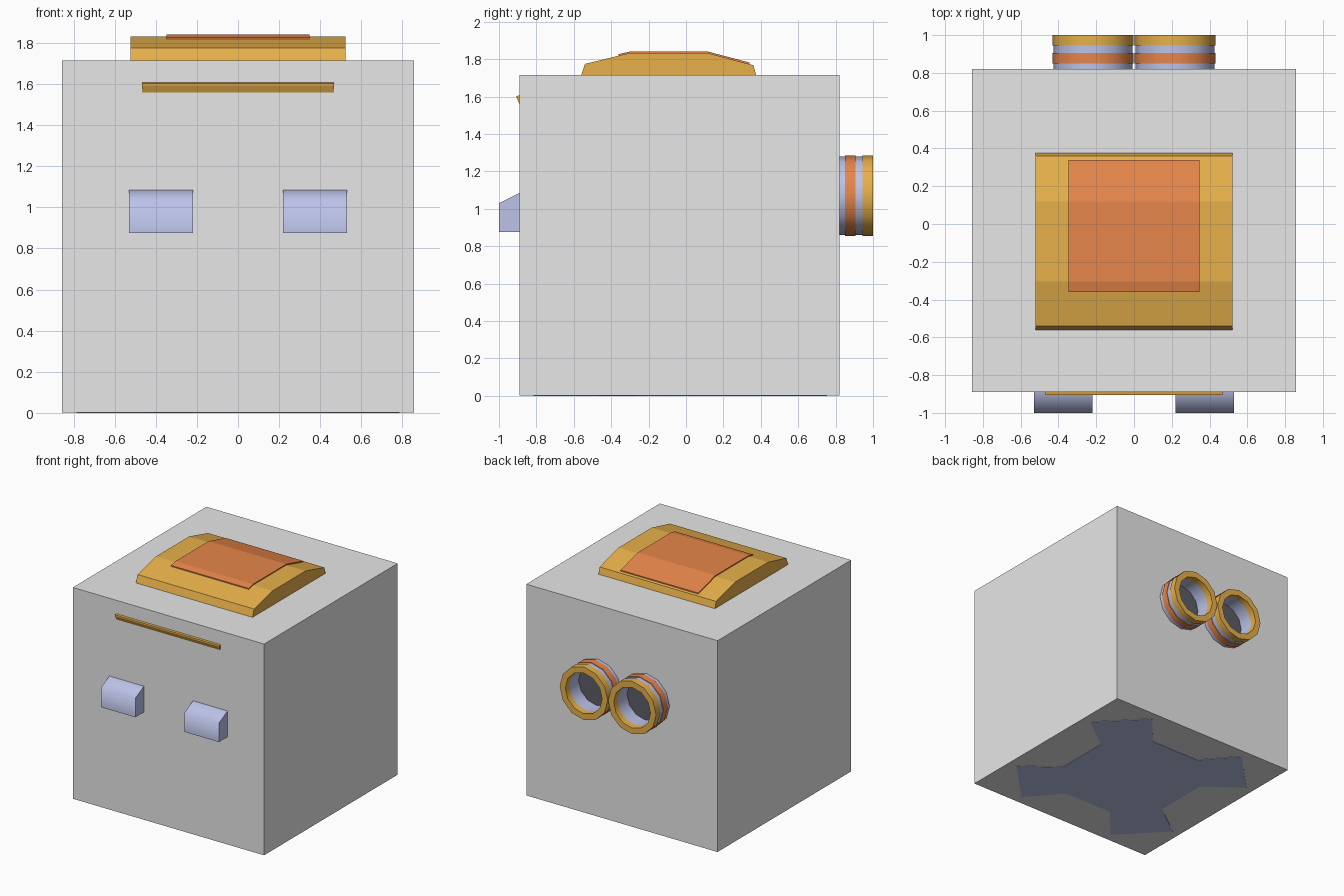
import bpy, bmesh, math
from mathutils import Vector

if "Cube" in bpy.data.objects:
    bpy.data.objects.remove(bpy.data.objects["Cube"])


def mat(name, rgb):
    m = bpy.data.materials.new(name)
    m.diffuse_color = (*rgb, 1)
    m.use_nodes = True
    m.node_tree.nodes["Principled BSDF"].inputs["Base Color"].default_value = m.diffuse_color
    return m


GREY = mat("grey", (0.8, 0.8, 0.8))
YELLOW = mat("yellow", (0.8, 0.436, 0.069))
ORANGE = mat("orange", (0.8, 0.238, 0.069))
LAVENDER = mat("lavender", (0.5, 0.54, 0.8))
DARK = mat("dark", (0.11, 0.11, 0.14))


def finish(bm, name, material, smooth=None):
    bmesh.ops.recalc_face_normals(bm, faces=bm.faces)
    me = bpy.data.meshes.new(name)
    bm.to_mesh(me)
    bm.free()
    me.materials.append(material)
    ob = bpy.data.objects.new(name, me)
    bpy.context.collection.objects.link(ob)
    if smooth:
        bpy.ops.object.select_all(action='DESELECT')
        ob.select_set(True)
        bpy.context.view_layer.objects.active = ob
        bpy.ops.object.shade_smooth_by_angle(angle=math.radians(smooth))
    return ob


def prism(name, points, offset, material, smooth=None):
    """Close a polygon of 3D points and extrude it along offset."""
    bm = bmesh.new()
    face = bm.faces.new([bm.verts.new(p) for p in points])
    res = bmesh.ops.extrude_face_region(bm, geom=[face], use_keep_orig=True)
    verts = [v for v in res["geom"] if isinstance(v, bmesh.types.BMVert)]
    bmesh.ops.translate(bm, verts=verts, vec=Vector(offset))
    return finish(bm, name, material, smooth)


def side_profile(name, yz, x0, x1, material, smooth=None):
    return prism(name, [(x0, y, z) for y, z in yz], (x1 - x0, 0, 0), material, smooth)


def ring(name, cx, cz, y0, y1, r_out, r_in, material, sides=12):
    """Tube along y with a polygonal outline."""
    bm = bmesh.new()
    loops = []
    for r, y in ((r_out, y0), (r_out, y1), (r_in, y1), (r_in, y0)):
        loops.append([bm.verts.new((cx + r * math.cos(2 * math.pi * i / sides), y,
                                    cz + r * math.sin(2 * math.pi * i / sides)))
                      for i in range(sides)])
    for k in range(4):
        a, b = loops[k], loops[(k + 1) % 4]
        for i in range(sides):
            j = (i + 1) % sides
            bm.faces.new((a[i], a[j], b[j], b[i]))
    return finish(bm, name, material, 40)


# Main box
side_profile("main_box", [(-0.89, 0.003), (0.82, 0.003), (0.82, 1.715), (-0.89, 1.715)],
             -0.857, 0.857, GREY)

# Domed lid and its raised panel
side_profile("lid", [(-0.58, 1.65), (-0.56, 1.715), (-0.54, 1.775), (-0.305, 1.832),
                     (0.12, 1.832), (0.36, 1.768), (0.375, 1.715), (0.39, 1.65)],
             -0.522, 0.522, YELLOW)
side_profile("lid_panel", [(-0.36, 1.81), (-0.36, 1.827), (-0.305, 1.84), (0.12, 1.84),
                           (0.34, 1.782), (0.34, 1.765), (0.12, 1.82), (-0.305, 1.82)],
             -0.348, 0.348, ORANGE)

# Thin trim strip on the front
side_profile("front_strip", [(-0.87, 1.52), (-0.89, 1.56), (-0.905, 1.592),
                             (-0.905, 1.603), (-0.87, 1.611)], -0.468, 0.468, YELLOW)

# Front blocks, and twin round outlets at the back
for side, s in (("left", -1), ("right", 1)):
    side_profile(f"front_block_{side}", [(-1.0, 0.875), (-1.0, 1.03), (-0.89, 1.085),
                                         (-0.80, 1.085), (-0.80, 0.875)],
                 s * 0.22, s * 0.53, LAVENDER, 70)
    cx, cz = s * 0.217, 1.07
    ring(f"outlet_tube_{side}", cx, cz, 0.78, 0.95, 0.21, 0.165, LAVENDER)
    ring(f"outlet_band_{side}", cx, cz, 0.85, 0.905, 0.215, 0.18, ORANGE)
    ring(f"outlet_rim_{side}", cx, cz, 0.945, 1.0, 0.215, 0.165, YELLOW)
    disc = [(cx + 0.17 * math.cos(math.pi * i / 6), 0.80,
             cz + 0.17 * math.sin(math.pi * i / 6)) for i in range(12)]
    prism(f"outlet_disc_{side}", disc, (0, 0.03, 0), DARK)

# Cross-shaped base plate, one quarter mirrored around the centre
quarter = [(0.50, 0.23), (0.785, 0.44), (0.45, 0.785), (0.22, 0.52)]
outline = (quarter + [(-x, y) for x, y in reversed(quarter)]
           + [(-x, -y) for x, y in quarter] + [(x, -y) for x, y in reversed(quarter)])
prism("base_cross", [(x, y - 0.03, 0) for x, y in outline], (0, 0, 0.006), LAVENDER)
